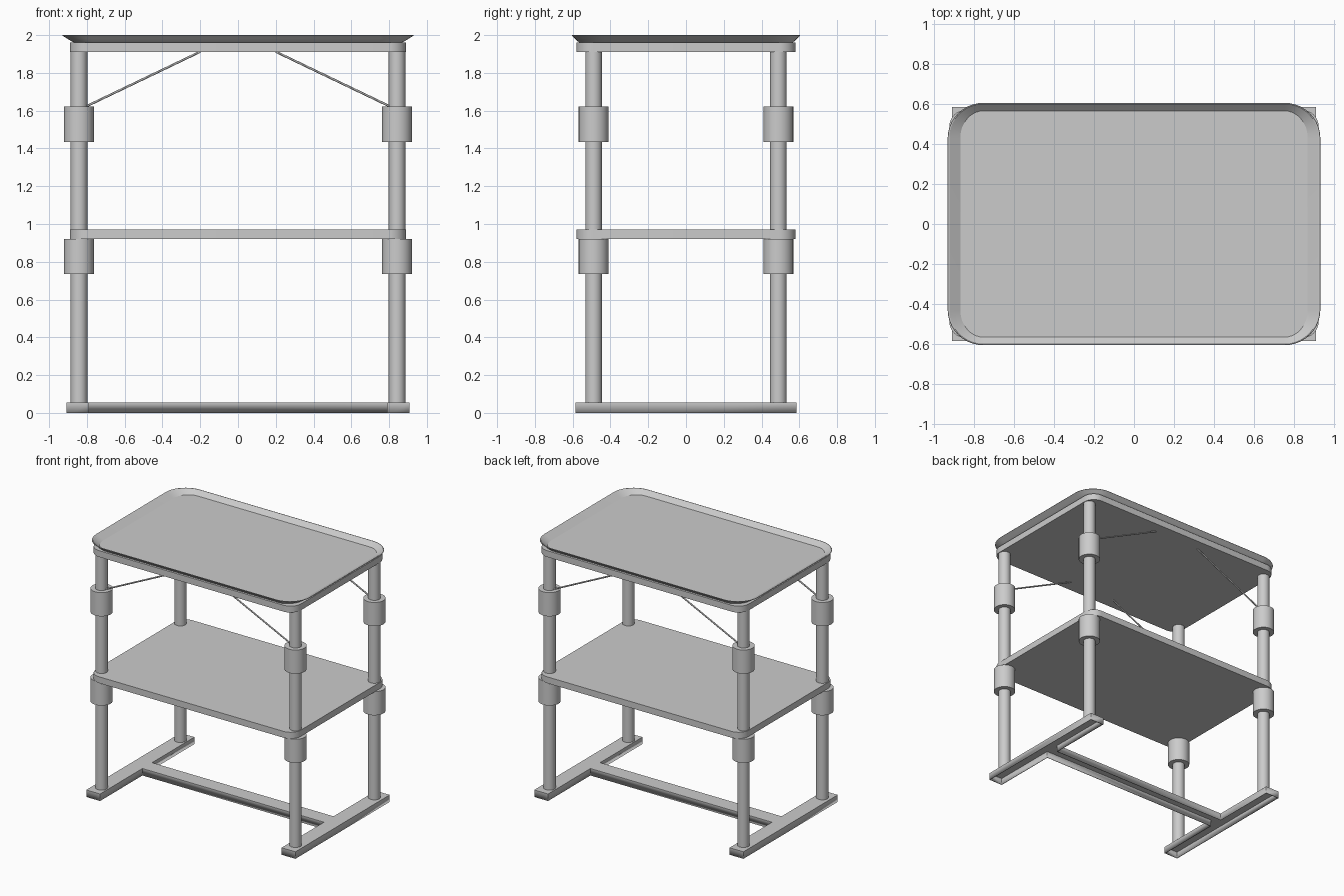
import bpy, bmesh
from math import sin, cos, pi, radians
from mathutils import Vector

cube = bpy.data.objects.get("Cube")
if cube:
    bpy.data.objects.remove(cube, do_unlink=True)

# One painted metal finish for everything
GREY = (0.6, 0.6, 0.6, 1)
metal = bpy.data.materials.new("grey_metal")
metal.use_nodes = True
metal.diffuse_color = GREY
metal.node_tree.nodes["Principled BSDF"].inputs["Base Color"].default_value = GREY


def finish(ob):
    ob.data.materials.append(metal)
    bpy.ops.object.select_all(action='DESELECT')
    ob.select_set(True)
    bpy.context.view_layer.objects.active = ob
    bpy.ops.object.shade_smooth_by_angle(angle=radians(30))
    return ob


def loft(name, rings, close_start=True):
    """Skin a list of (outline, z) rings and cap the ends."""
    bm = bmesh.new()
    loops = [[bm.verts.new((x, y, z)) for x, y in outline] for outline, z in rings]
    for a, b in zip(loops, loops[1:]):
        n = len(a)
        for i in range(n):
            j = (i + 1) % n
            bm.faces.new((a[i], a[j], b[j], b[i]))
    if close_start:
        bm.faces.new(loops[0][::-1])
    bm.faces.new(loops[-1])
    bm.normal_update()
    mesh = bpy.data.meshes.new(name)
    bm.to_mesh(mesh)
    bm.free()
    ob = bpy.data.objects.new(name, mesh)
    bpy.context.collection.objects.link(ob)
    return finish(ob)


def rounded(hx, hy, rx, ry, steps=10):
    """Rectangle outline with elliptical corners, counter-clockwise."""
    pts = []
    for q, (sx, sy) in enumerate(((1, 1), (-1, 1), (-1, -1), (1, -1))):
        for i in range(steps + 1):
            a = (q + i / steps) * pi / 2
            pts.append((sx * (hx - rx) + rx * cos(a), sy * (hy - ry) + ry * sin(a)))
    return pts


def rod(name, start, end, radius, sides=32):
    start, end = Vector(start), Vector(end)
    axis = end - start
    bpy.ops.mesh.primitive_cylinder_add(
        vertices=sides, radius=radius, depth=axis.length, location=(start + end) / 2,
        rotation=axis.to_track_quat('Z', 'Y').to_euler())
    ob = bpy.context.object
    ob.name = ob.data.name = name
    return finish(ob)


# H-shaped base, a folded channel open underneath
outer, inner, end, bar = 0.908, 0.788, 0.585, 0.06
half = [(outer, -end), (outer, end), (inner, end), (inner, bar),
        (-inner, bar), (-inner, end)]
outline = half + [(-x, -y) for x, y in half]
base = loft("base_frame", [(outline, 0), (outline, 0.055)], close_start=False)
wall = base.modifiers.new("wall", 'SOLIDIFY')
wall.thickness = 0.005
wall.offset = -1
wall.use_even_offset = True

# Middle shelf and top panel
panel = rounded(0.89, 0.58, 0.09, 0.09)
loft("middle_shelf", [(panel, 0.92), (panel, 0.97)])
loft("top_panel", [(panel, 1.91), (panel, 1.96)])

# Tray: flared outside up to the rim, then down inside to the floor
tray_profile = [(0.862, 0.56, 1.958), (0.88, 0.572, 1.966), (0.905, 0.588, 1.982),
                (0.93, 0.605, 1.997), (0.928, 0.603, 2.0), (0.922, 0.6, 2.0),
                (0.896, 0.584, 1.984), (0.867, 0.565, 1.966)]
loft("tray", [(rounded(hx, hy, hx - 0.75, hy - 0.43), z) for hx, hy, z in tray_profile])

# Legs with two sleeves and a diagonal brace each
for sx, side in ((1, "left"), (-1, "right")):
    for sy, place in ((-1, "front"), (1, "back")):
        tag = f"{place}_{side}"
        x, y = sx * 0.842, sy * 0.489
        rod(f"leg_{tag}", (x, y, 0.05), (x, y, 1.915), 0.044)
        for level, z in (("lower", 0.735), ("upper", 1.435)):
            rod(f"{level}_sleeve_{tag}", (x, y, z), (x, y, z + 0.186), 0.079)
        rod(f"brace_{tag}", (sx * 0.82, y, 1.615), (sx * 0.2, y, 1.912), 0.006, 12)
